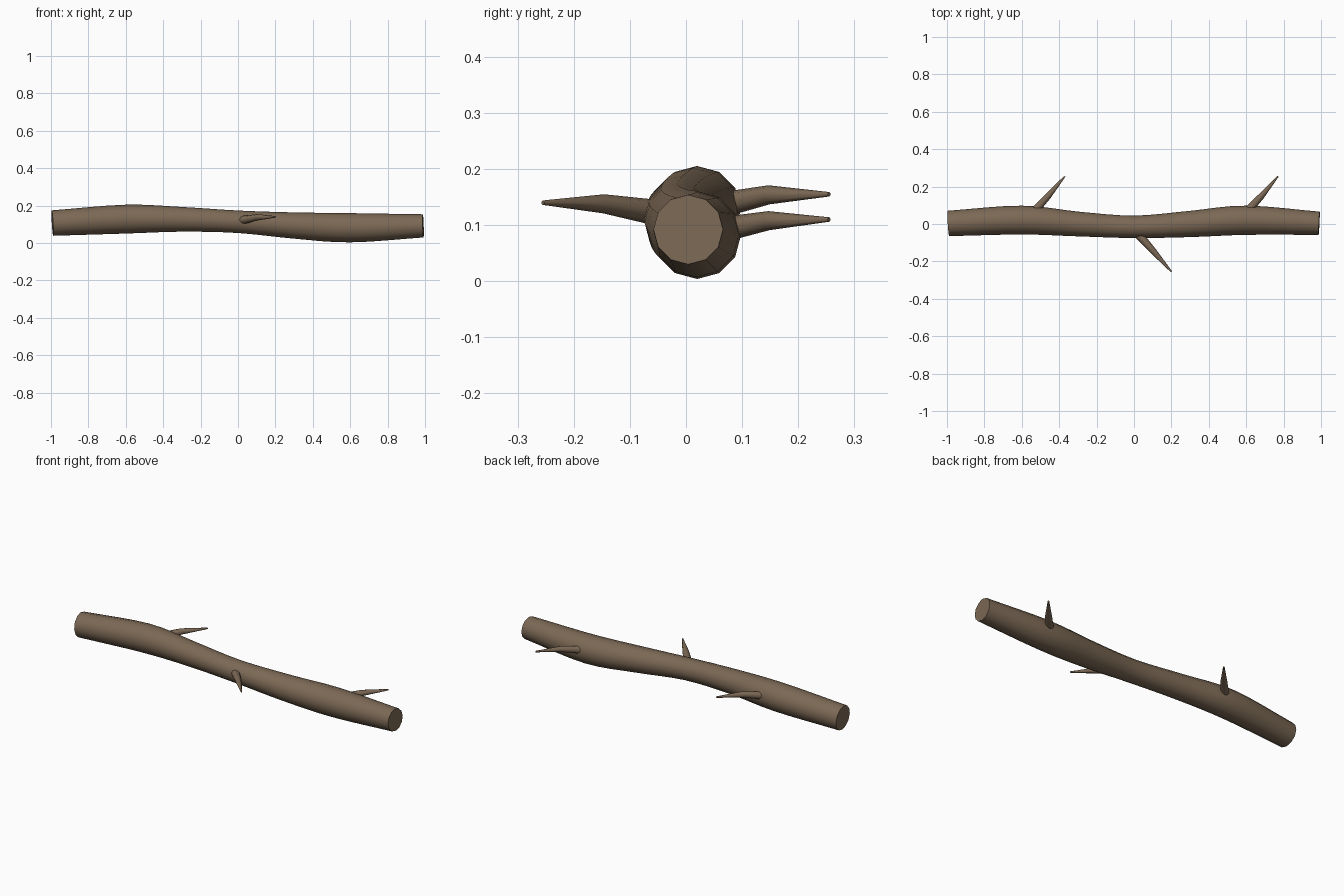
import bpy, bmesh, math
from mathutils import Vector

if "Cube" in bpy.data.objects:
    bpy.data.objects.remove(bpy.data.objects["Cube"])

bark = bpy.data.materials.new("bark")
bark.diffuse_color = (0.20, 0.14, 0.09, 1)
bark.use_nodes = True
bark.node_tree.nodes["Principled BSDF"].inputs["Base Color"].default_value = bark.diffuse_color


def smooth_path(pts, steps):
    """Catmull-Rom through (x, y, z, radius) points."""
    p = [Vector(q) for q in pts]
    p = [2 * p[0] - p[1]] + p + [2 * p[-1] - p[-2]]
    out = []
    for i in range(1, len(p) - 2):
        a, b, c, d = p[i - 1:i + 3]
        for s in range(steps):
            t = s / steps
            out.append(0.5 * (2 * b + (c - a) * t + (2 * a - 5 * b + 4 * c - d) * t ** 2
                              + (3 * b - a - 3 * c + d) * t ** 3))
    return out + [p[-2]]


def tube(name, path, sides):
    """Sweep a polygon ring with changing radius along the path, capped."""
    bm = bmesh.new()
    rings = []
    for i, q in enumerate(path):
        c = Vector(q[:3])
        ahead = Vector(path[min(i + 1, len(path) - 1)][:3])
        behind = Vector(path[max(i - 1, 0)][:3])
        tan = (ahead - behind).normalized()
        side = Vector((0, 0, 1)).cross(tan).normalized()
        up = tan.cross(side)
        ang = [2 * math.pi * k / sides for k in range(sides)]
        rings.append([bm.verts.new(c + q[3] * (math.sin(a) * side + math.cos(a) * up))
                      for a in ang])
    for r0, r1 in zip(rings, rings[1:]):
        for k in range(sides):
            n = (k + 1) % sides
            bm.faces.new((r0[k], r0[n], r1[n], r1[k]))
    bm.faces.new(rings[0])
    bm.faces.new(rings[-1])
    bmesh.ops.recalc_face_normals(bm, faces=bm.faces)
    me = bpy.data.meshes.new(name)
    bm.to_mesh(me)
    bm.free()
    ob = bpy.data.objects.new(name, me)
    bpy.context.collection.objects.link(ob)
    me.materials.append(bark)
    bpy.ops.object.select_all(action='DESELECT')
    ob.select_set(True)
    bpy.context.view_layer.objects.active = ob
    bpy.ops.object.shade_smooth_by_angle(angle=math.radians(50))
    return ob


# Main wavy branch
trunk = [(-0.992, 0.003, 0.107, 0.068), (-0.6, 0.021, 0.128, 0.077),
         (-0.3, 0.000, 0.127, 0.066), (0.0, -0.015, 0.114, 0.060),
         (0.3, 0.000, 0.094, 0.070), (0.6, 0.020, 0.082, 0.078),
         (0.99, 0.004, 0.092, 0.062)]
tube("branch", smooth_path(trunk, 4), 12)

# Side twigs tapering to thin tips
twigs = [
    [(-0.555, 0.045, 0.132, 0.024), (-0.46, 0.148, 0.154, 0.017), (-0.37, 0.255, 0.155, 0.004)],
    [(0.010, -0.040, 0.120, 0.024), (0.105, -0.147, 0.138, 0.017), (0.20, -0.255, 0.140, 0.004)],
    [(0.585, 0.045, 0.088, 0.024), (0.68, 0.148, 0.108, 0.017), (0.77, 0.255, 0.110, 0.004)],
]
for i, t in enumerate(twigs):
    tube(f"twig_{i + 1}", t, 8)
